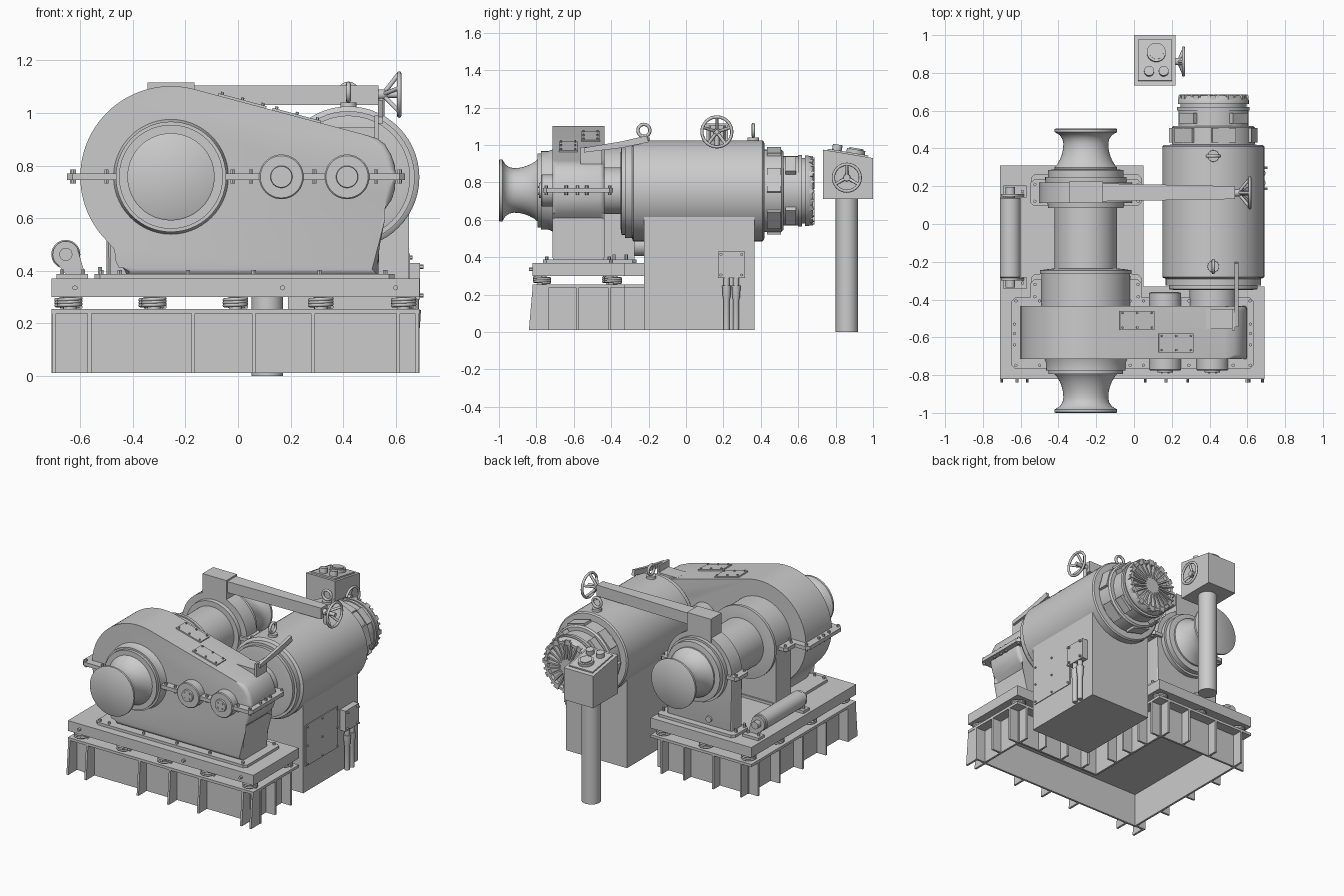
import bpy, bmesh
from math import pi, sin, cos, radians
from mathutils import Matrix, Vector

if "Cube" in bpy.data.objects:
    bpy.data.objects.remove(bpy.data.objects["Cube"])

def finish(bm, name, angle=35):
    bmesh.ops.recalc_face_normals(bm, faces=bm.faces)
    me = bpy.data.meshes.new(name)
    bm.to_mesh(me)
    bm.free()
    ob = bpy.data.objects.new(name, me)
    bpy.context.collection.objects.link(ob)
    bpy.ops.object.select_all(action='DESELECT')
    ob.select_set(True)
    bpy.context.view_layer.objects.active = ob
    bpy.ops.object.shade_smooth_by_angle(angle=radians(angle))
    return ob

def blocks(name, items):
    """items: (centre, size, optional rotation matrix)"""
    bm = bmesh.new()
    for c, s, *rot in items:
        m = Matrix.Translation(c) @ (rot[0] if rot else Matrix()) @ Matrix.Diagonal((*s, 1))
        bmesh.ops.create_cube(bm, size=1, matrix=m)
    return finish(bm, name)

def box(name, x0, x1, y0, y1, z0, z1):
    return blocks(name, [(((x0+x1)/2, (y0+y1)/2, (z0+z1)/2), (x1-x0, y1-y0, z1-z0))])

AX = {'x': lambda a, b, t: Vector((t, a, b)), 'y': lambda a, b, t: Vector((a, t, b)),
      'z': lambda a, b, t: Vector((a, b, t))}

def prism(name, pts, t0, t1, axis='y', bevel=0):
    """extrude a 2D outline along an axis, optionally rounding the two rims"""
    bm = bmesh.new()
    lo, hi = [[bm.verts.new(AX[axis](a, b, t)) for a, b in pts] for t in (t0, t1)]
    caps = [bm.faces.new(lo), bm.faces.new(hi)]
    n = len(pts)
    for i in range(n):
        bm.faces.new((lo[i], lo[(i+1) % n], hi[(i+1) % n], hi[i]))
    if bevel:
        bmesh.ops.bevel(bm, geom=[e for f in caps for e in f.edges], offset=bevel,
                        segments=4, profile=0.5, affect='EDGES')
    return finish(bm, name)

def lathe(name, ca, cb, prof, axis='y', seg=56):
    """prof: (position along axis, radius)"""
    bm = bmesh.new()
    rings = [[bm.verts.new(AX[axis](ca + r*cos(2*pi*k/seg), cb + r*sin(2*pi*k/seg), t))
              for k in range(seg)] for t, r in prof]
    for a, b in zip(rings, rings[1:]):
        for k in range(seg):
            bm.faces.new((a[k], a[(k+1) % seg], b[(k+1) % seg], b[k]))
    bm.faces.new(rings[0])
    bm.faces.new(rings[-1])
    return finish(bm, name)

def bolts(name, pts, direction=(0, 0, 1), r=0.009, h=0.018, seg=6):
    bm = bmesh.new()
    q = Vector(direction).to_track_quat('Z', 'Y').to_matrix().to_4x4()
    for p in pts:
        bmesh.ops.create_cone(bm, cap_ends=True, segments=seg, radius1=r, radius2=r, depth=h,
                              matrix=Matrix.Translation(p) @ q)
    return finish(bm, name)

def tube(name, paths, r):
    """paths: (points, closed)"""
    cu = bpy.data.curves.new(name, 'CURVE')
    cu.dimensions, cu.bevel_depth, cu.bevel_resolution, cu.use_fill_caps = '3D', r, 2, True
    for pts, closed in paths:
        s = cu.splines.new('POLY')
        s.points.add(len(pts) - 1)
        for p, c in zip(s.points, pts):
            p.co = (*c, 1)
        s.use_cyclic_u, s.use_smooth = closed, True
    ob = bpy.data.objects.new(name, cu)
    bpy.context.collection.objects.link(ob)

def circle(c, r, axis, n=32):
    return [Vector(c) + AX[axis](r*cos(2*pi*k/n), r*sin(2*pi*k/n), 0) for k in range(n)]

def arc(cx, cz, r, a0, a1, n):
    return [(cx + r*cos(radians(a0+(a1-a0)*k/n)), cz + r*sin(radians(a0+(a1-a0)*k/n))) for k in range(n+1)]

# Base frame: L-shaped deck, lower top plate, recessed walls, outer ribs
def L(d):
    return [(-.71+d, -.82+d), (.69-d, -.82+d), (.69-d, -.33-d), (.05-d, -.33-d), (.05-d, .31-d), (-.71+d, .31-d)]
prism('deck', L(0), .30, .37, 'z')
prism('frame_top_plate', L(0), .237, .255, 'z')
wl = L(.075)
walls = []
for a, b in zip(wl, wl[1:] + wl[:1]):
    walls.append((((a[0]+b[0])/2, (a[1]+b[1])/2, .124), (abs(a[0]-b[0])+.014, abs(a[1]-b[1])+.014, .228)))
blocks('frame_walls', walls)
for i, x in enumerate((-.70, -.565, -.17, .06, .285, .61, .68)):
    prism(f'front_rib_{i}', [(-.745, .01), (-.84, .01), (-.82, .24), (-.745, .24)], x-.007, x+.007, 'x')
ribs = [((-.672, y, .124), (.076, .014, .228)) for y in (-.74, -.5, -.25, 0, .23)]
ribs += [((.652, y, .124), (.076, .014, .228)) for y in (-.74, -.58, -.41)]
ribs += [((.012, y, .124), (.076, .014, .228)) for y in (-.2, -.05, .1, .23)]
ribs += [((x, .272, .124), (.014, .076, .228)) for x in (-.63, -.42, -.2, -.03)]
ribs += [((x, -.368, .124), (.014, .076, .228)) for x in (.1, .27, .45, .61)]
blocks('side_ribs', ribs)

# Vibration springs between frame and deck
spots = [(x, -.77) for x in (-.64, -.32, -.01, .315, .63)] + [(-.65, y) for y in (-.4, -.05, .25)]
spots += [(-.01, -.05), (-.01, .25), (-.33, .25), (.63, -.39), (.315, -.39)]
tube('springs', [([(x+.042*cos(k*pi/8), y+.042*sin(k*pi/8), .262+.032*k/48) for k in range(49)], False)
                 for x, y in spots], .007)
bolts('spring_seats', [(x, y, .278) for x, y in spots], r=.025, h=.05, seg=16)

# Gearbox casing with flanges
GX, GZ = -.255, .757
casing = arc(GX, GZ, .345, 75, 225, 40) + [(-.47, .48), (-.445, .452), (-.43, .42), (-.425, .38)]
casing += [(.535, .38), (.535, .61), (.56, .635), (.585, .67), (.597, .71), (.60, .76), (.597, .80),
           (.583, .84), (.56, .88), (.53, .903), (.48, .918)]
prism('gearbox_casing', casing, -.715, -.435, 'y', .025)
def plate(name, x0, x1, y0, y1, z0, z1, c=.02):
    prism(name, [(x0+c, y0), (x1-c, y0), (x1, y0+c), (x1, y1-c), (x1-c, y1), (x0+c, y1), (x0, y1-c), (x0, y0+c)], z0, z1, 'z')
plate('gearbox_split_flange', -.65, .635, -.765, -.39, .745, .77)
plate('gearbox_foot_flange', -.545, .595, -.765, -.39, .37, .388)
fx = (-.625, -.5, -.02, .05, .29, .525, .615)
bolts('split_flange_bolts', [(x, y, .758) for x in fx for y in (-.748, -.407)]
      + [(x, y, .758) for x in (-.632, .617) for y in (-.64, -.58, -.53)], h=.052)
bolts('foot_flange_bolts', [(x, y, .392) for x in (-.52, -.45, -.19, .06, .31, .56) for y in (-.745, -.41)], h=.022)

# Sloped inspection covers on the casing
tilt = Matrix.Rotation(radians(15), 4, 'Y')
for n, cx, cy in (('a', .015, -.51), ('b', .222, -.63)):
    cz = 1.088 - .268*(cx+.166) + .004
    blocks('inspection_cover_'+n, [((cx, cy, cz), (.19, .10, .014), tilt)])
    bolts('cover_bolts_'+n, [Vector((cx, cy, cz)) + tilt @ Vector((u, v, .01))
                             for u in (-.08, 0, .08) for v in (-.038, .038)], (sin(radians(15)), 0, .966), .006, .012)

# Shaft bearing caps
for i, x in enumerate((.165, .415)):
    lathe(f'bearing_cap_{i}', x, GZ, [(-.36, .07), (-.365, .085), (-.77, .085), (-.775, .08), (-.775, .042), (-.786, .04)])
    bolts(f'cap_bolts_{i}', [(x+a, -.787, GZ+b) for a in (-.018, .018) for b in (-.018, .018)], (0, -1, 0), .006, .008)

# Main shaft: front hub rings, two warping heads, drum and inner housing
lathe('front_hub', GX, GZ, [(-.70, .225), (-.735, .21), (-.775, .21), (-.775, .198), (-.795, .198), (-.795, .165)])
def head(name, y, s):
    prof = [(0, .16), (.004, .166), (.018, .166), (.024, .155), (.035, .138), (.055, .124), (.08, .119),
            (.11, .121), (.14, .128), (.165, .138), (.19, .152), (.205, .165), (.24, .165)]
    lathe(name, GX, GZ, [(y + s*t, r) for t, r in prof])
head('front_warping_head', -1.0, 1)
head('rear_warping_head', .505, -1)
lathe('drum', GX, GZ, [(-.30, .165), (.28, .165)])
lathe('inner_housing', GX, GZ, [(-.44, .235), (-.265, .235), (-.265, .243), (-.245, .243), (-.24, .21), (-.235, .165)])

# Pedestals carrying the shaft
arch = arc(GX, GZ, .245, 0, 180, 32) + [(GX-.245, .38), (GX+.245, .38)]
prism('rear_pedestal', arch, .11, .22, 'y', .01)
lathe('rear_pedestal_rings', GX, GZ, [(.085, .18), (.085, .20), (.225, .215), (.25, .215), (.25, .20), (.285, .20), (.29, .165)])
prism('inner_pedestal', [(-.485, .37), (-.015, .37), (-.015, GZ), (-.485, GZ)], -.44, -.275)
for n, y0, y1 in (('rear', .095, .265), ('inner', -.41, -.265)):
    plate(n+'_pedestal_foot', -.545, .04, y0, y1, .37, .388)
    plate(n+'_pedestal_split', -.55, .04, y0, y1 - .03, .745, .77)
    bolts(n+'_pedestal_bolts', [(x, y, z) for x in (-.525, .022) for y in (y0+.025, y1-.055) for z in (.39, .758)], h=.048)
lathe('oil_plug', -.33, .43, [(.21, .022), (.232, .02)], seg=20)

# Brake arm with handwheel
box('brake_arm_box', -.345, -.165, .11, .225, .94, 1.115)
prism('brake_arm', [(-.17, .12), (.535, .132), (.535, .20), (-.17, .215)], 1.03, 1.105, 'z')
def wheel(name, x, xr, y, z, R, n, r):
    spokes = [([(x, y, z), (xr, y+R*cos(pi/2+2*pi*k/n), z+R*sin(pi/2+2*pi*k/n))], False) for k in range(n)]
    tube(name, [(circle((xr, y, z), R, 'x'), True)] + spokes, r)
    lathe(name+'_hub', y, z, [(x-.025, .02), (x+.02, .018)], 'x', 20)
wheel('brake_handwheel', .55, .613, .165, 1.07, .08, 5, .0085)
tube('brake_screw', [([(.50, .165, 1.07), (.62, .165, 1.07)], False), ([(.545, .165, 1.06), (.545, .165, .95)], False)], .013)

# Gear lever and its bracket
box('lever_bracket', .38, .525, -.555, -.45, .88, .945)
box('lever_bracket_plate', .52, .535, -.565, -.45, .89, .99)
prism('gear_lever', [(-.545, .96), (-.545, .985), (-.34, 1.02), (-.21, 1.05), (-.2, 1.015), (-.34, .985)], .532, .552, 'x')

# Motor: stepped body, coupling, end pieces
MX, MZ = .42, .755
lathe('motor_coupling', MX, MZ, [(-.45, .125), (-.32, .125)])
lathe('motor_body', MX, MZ, [(-.35, .20), (-.345, .235), (-.325, .235), (-.325, .252), (-.29, .252), (-.285, .265), (-.28, .27), (.41, .27), (.418, .262), (.42, .22),
                             (.51, .22), (.52, .21), (.52, .185), (.60, .185), (.60, .192), (.62, .192), (.62, .175), (.635, .175), (.635, .188),
                             (.655, .188), (.68, .172), (.68, .155), (.66, .15), (.66, .06), (.684, .055), (.684, .03)])
def around(n, r, y, size, off=0):
    return [((MX+r*cos(a), y, MZ+r*sin(a)), size, Matrix.Rotation(-a, 4, 'Y'))
            for a in (2*pi*(k+off)/n for k in range(n))]
blocks('fan_grille_fins', around(22, .115, .671, (.13, .03, .011)))
blocks('motor_end_lugs', around(12, .168, .66, (.035, .04, .03)))
blocks('motor_ring_pads', around(6, .213, .47, (.025, .075, .13), .25))
blocks('brush_covers', around(4, .188, .56, (.03, .055, .11), .5))
lathe('eye_base_front', MX, -.225, [(1.01, .032), (1.04, .03)], 'z', 24)
lathe('eye_base_rear', MX, .36, [(1.01, .032), (1.04, .03)], 'z', 24)
tube('lifting_eyes', [(circle((MX, -.225, 1.078), .032, 'x'), True), (circle((MX, .36, 1.078), .032, 'y'), True)], .009)

# Motor plinth with access panel and cable box
box('motor_plinth', .19, .65, -.225, .365, .01, .72)
box('access_panel', .65, .655, -.205, .145, .185, .465)
bolts('panel_bolts', [(.657, y, z) for y in (-.19, -.03, .13) for z in (.2, .325, .45)], (1, 0, 0), .007, .012)
box('cable_box', .65, .692, .17, .315, .29, .43)
bolts('cable_box_bolts', [(.695, y, z) for y in (.187, .298) for z in (.305, .415)], (1, 0, 0), .008, .022)
for i, y in enumerate((.217, .268)):
    lathe(f'cable_{i}', .672, y, [(.01, .016), (.17, .016), (.185, .02), (.25, .024), (.25, .016), (.295, .016)], 'z', 20)

# Rope guide roller on the left
lathe('guide_roller', -.655, .462, [(-.285, .05), (-.28, .055), (.135, .055), (.14, .05)])
lathe('roller_shaft', -.655, .462, [(-.335, .025), (.195, .025)], seg=24)
for i, (y0, y1) in enumerate(((-.30, -.285), (.145, .16))):
    prism(f'roller_bracket_{i}', arc(-.655, .462, .05, 30, 235, 16) + [(-.65, .38), (-.58, .38)], y0, y1)
for i, (y0, y1) in enumerate(((-.345, -.28), (.14, .205))):
    box(f'roller_foot_{i}', -.69, -.57, y0, y1, .37, .388)
    bolts(f'roller_foot_bolts_{i}', [(x, (y0+y1)/2, .39) for x in (-.67, -.59)], h=.03)

# Control console on its post
lathe('console_post', .112, .86, [(0, .06), (.72, .06)], 'z', 40)
prism('console_box', [(.733, .712), (1.0, .712), (1.0, .93), (.733, .975)], 0, .22, 'x')
ct = Matrix.Rotation(radians(-9.5), 4, 'X')
up = ct @ Vector((0, 0, 1))
blocks('console_top_plate', [((.112, .866, .956), (.18, .22, .012), ct)])
top = lambda x, y, h: Vector((x, y, .975 - .168*(y-.733))) + up*h
bolts('main_dial', [top(.118, .905, .015)], up, .05, .03, 32)
bolts('main_dial_face', [top(.118, .905, .022)], up, .038, .03, 32)
bolts('small_knobs', [top(x, .805, .02) for x in (.08, .157)], up, .026, .04, 24)
wheel('console_handwheel', .235, .262, .86, .825, .072, 3, .0085)

# Clamp bolts on the front edge of the deck
bolts('deck_front_bolts', [(x, -.825, .335) for x in (-.62, .17, .6)], (0, -1, 0), .01, .03)
